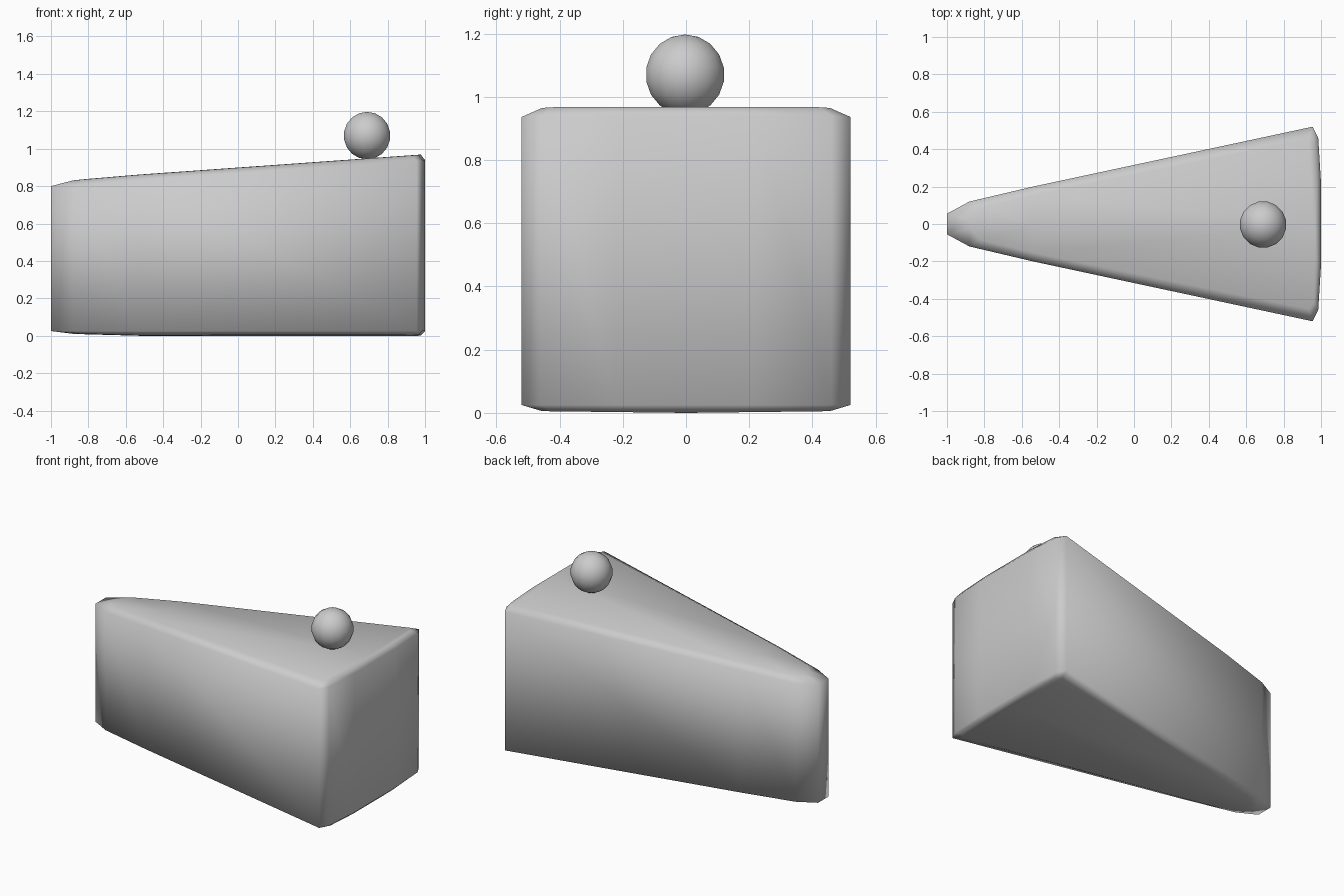
import bpy, bmesh
from math import radians

if "Cube" in bpy.data.objects:
    bpy.data.objects.remove(bpy.data.objects["Cube"])


def top_z(x):
    # sloping top surface, dipping a little more towards the tip
    return 0.86 + (x + 0.54) * (0.071 if x > -0.54 else 0.085)


def mirrored(half):
    # closed outline from the points on the +y side
    return half + [(x, -y) for x, y in reversed(half)]


outer = mirrored([(-1, 0.055), (-0.88, 0.12), (-0.54, 0.20),
                  (0.955, 0.52), (0.985, 0.46), (1, 0.22)])
inner = mirrored([(-0.88, 0.025), (-0.82, 0.085), (-0.53, 0.155),
                  (0.935, 0.455), (0.965, 0.42), (0.978, 0.20)])

# cake wedge: stacked rings with a soft chamfer along top and bottom
bm = bmesh.new()
rings = [
    [bm.verts.new((x, y, 0.010 if x < -0.6 else 0.012 * abs(y))) for x, y in inner],
    [bm.verts.new((x, y, 0.025)) for x, y in outer],
    [bm.verts.new((x, y, top_z(x) - (0.021 if x < -0.9 else 0.03))) for x, y in outer],
    [bm.verts.new((x, y, top_z(x))) for x, y in inner],
]
n = len(outer)
for low, high in zip(rings, rings[1:]):
    for i in range(n):
        j = (i + 1) % n
        bm.faces.new((low[i], low[j], high[j], high[i]))

# caps: strips across the wedge, with a centre line kept level
for ring, bottom in ((rings[0], True), (rings[3], False)):
    h = n // 2
    mid = [bm.verts.new((v.co.x, 0, 0.0 if bottom and v.co.x > -0.6 else
                         (0.008 if bottom else v.co.z + 0.001)))
           for v in ring[1:h - 1]]
    mid = [None] + mid + [None]
    for i in range(h - 1):
        for a, b in ((ring[i], ring[i + 1]), (ring[n - 1 - i], ring[n - 2 - i])):
            bm.faces.new([v for v in (a, b, mid[i + 1], mid[i]) if v])
    bm.faces.new((ring[0], mid[1], ring[-1]))
    bm.faces.new((ring[h - 1], mid[h - 2], ring[h]))
bmesh.ops.recalc_face_normals(bm, faces=bm.faces)
mesh = bpy.data.meshes.new("cake_slice")
bm.to_mesh(mesh)
bm.free()
mesh.shade_smooth()
cake = bpy.data.objects.new("cake_slice", mesh)
bpy.context.collection.objects.link(cake)

# cherry resting on the wide end
bpy.ops.mesh.primitive_uv_sphere_add(segments=16, ring_count=9, radius=0.127,
                                     location=(0.69, -0.003, 1.07),
                                     rotation=(0, 0, radians(11.25)))
cherry = bpy.context.object
cherry.name = "cherry"
cherry.data.shade_smooth()
